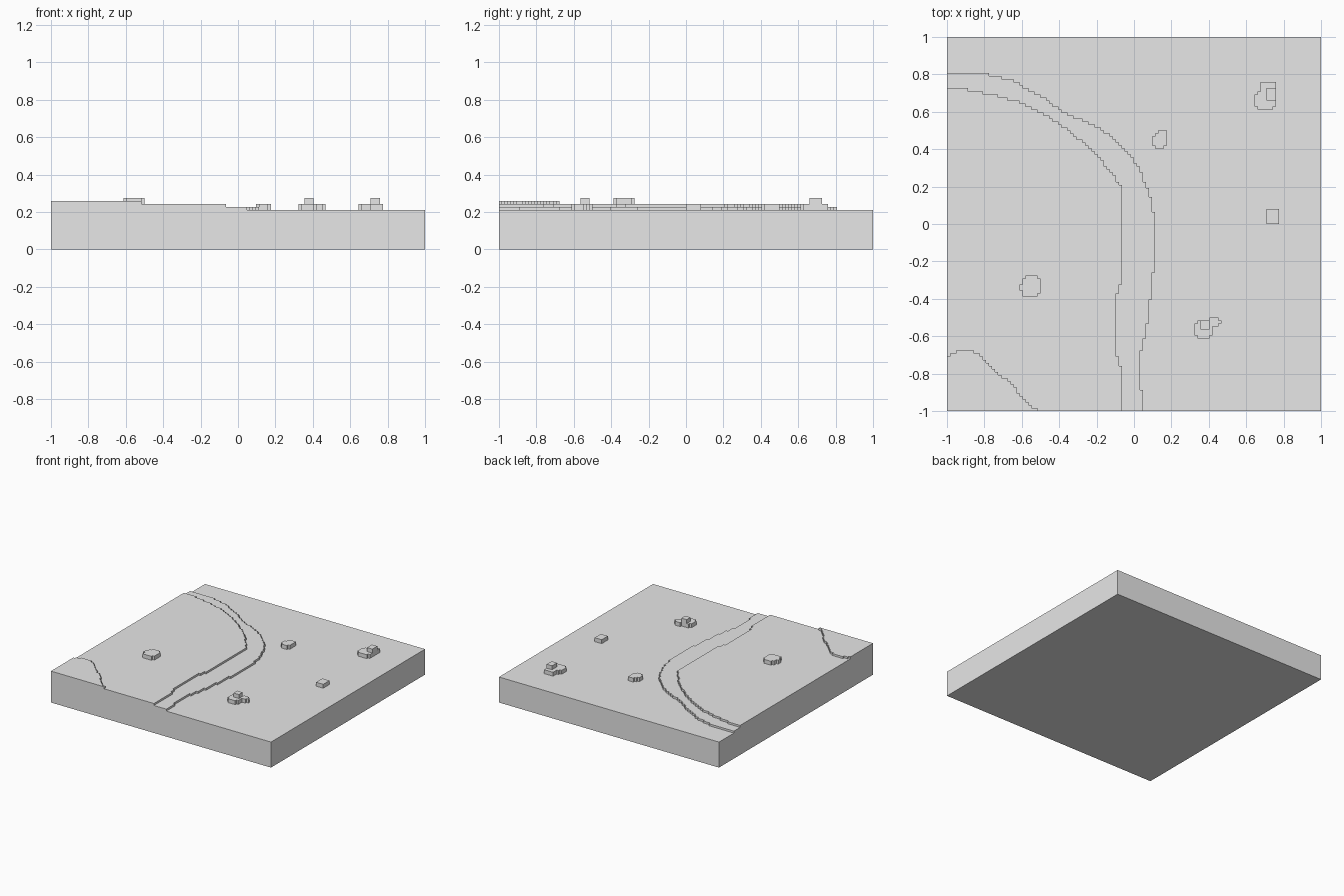
import bpy
import bmesh

CELLS = 124               # voxels along each side of the tile
VOXEL = 2 / CELLS
BASE_LEVEL = 13           # voxel layers below the lowest ground
FLAT_ANGLE = 0.01

cube = bpy.data.objects.get("Cube")
if cube:
    bpy.data.objects.remove(cube, do_unlink=True)

stone = bpy.data.materials.new("plain_grey")
stone.use_nodes = True
grey = (0.8, 0.8, 0.8, 1)
stone.diffuse_color = grey
stone.node_tree.nodes["Principled BSDF"].inputs["Base Color"].default_value = grey


def cell_centre(index):
    return (index + 0.5) * VOXEL - 1


def inside(outline, x, y):
    """Even-odd test of a point against a closed outline."""
    result = False
    for (ax, ay), (bx, by) in zip(outline, outline[1:] + outline[:1]):
        if (ay > y) != (by > y) and x < ax + (y - ay) * (bx - ax) / (by - ay):
            result = not result
    return result


def voxel_object(name, heights, floor):
    """Closed stepped solid from a map of cell -> top level, merged into flat faces."""
    bm = bmesh.new()
    corners = {}

    def corner(i, j, k):
        key = (i, j, k)
        if key not in corners:
            corners[key] = bm.verts.new((i * VOXEL - 1, j * VOXEL - 1, k * VOXEL))
        return corners[key]

    def quad(*points):
        bm.faces.new([corner(*p) for p in points])

    for (i, j), top in heights.items():
        a, b, c, d = (i, j), (i + 1, j), (i + 1, j + 1), (i, j + 1)
        quad(*[(*p, top) for p in (a, b, c, d)])
        quad(*[(*p, floor) for p in (d, c, b, a)])
        sides = {(i, j - 1): (a, b), (i + 1, j): (b, c),
                 (i, j + 1): (c, d), (i - 1, j): (d, a)}
        for neighbour, (p, q) in sides.items():
            for k in range(heights.get(neighbour, floor), top):
                quad((*p, k), (*q, k), (*q, k + 1), (*p, k + 1))

    bmesh.ops.dissolve_limit(bm, angle_limit=FLAT_ANGLE, verts=bm.verts[:], edges=bm.edges[:])
    mesh = bpy.data.meshes.new(name)
    bm.to_mesh(mesh)
    bm.free()
    mesh.materials.append(stone)
    obj = bpy.data.objects.new(name, mesh)
    bpy.context.collection.objects.link(obj)


# Contours of the raised terraces, each closed through the front left corner
lower_terrace = [
    (-1, -1), (-1, .81), (-.78, .8), (-.65, .77), (-.55, .71), (-.47, .67),
    (-.38, .6), (-.2, .52), (-.1, .45), (0, .345), (.05, .25), (.09, .14),
    (.115, 0), (.115, -.15), (.095, -.35), (.07, -.55), (.04, -.68),
    (.04, -.89), (.055, -1)]
upper_terrace = [
    (-1, -1), (-1, .73), (-.89, .72), (-.75, .69), (-.6, .65), (-.4, .54),
    (-.275, .44), (-.2, .37), (-.1, .25), (-.06, .18), (-.06, -.3),
    (-.09, -.37), (-.09, -.71), (-.06, -.8), (-.06, -1)]
corner_hill = [
    (-1, -1), (-1, -.71), (-.94, -.68), (-.86, -.68), (-.8, -.72), (-.72, -.8),
    (-.65, -.86), (-.6, -.93), (-.55, -.975), (-.49, -1)]
terraces = (lower_terrace, upper_terrace, corner_hill)

# Stepped ground
ground = {}
for i in range(CELLS):
    for j in range(CELLS):
        x, y = cell_centre(i), cell_centre(j)
        ground[i, j] = BASE_LEVEL + sum(inside(t, x, y) for t in terraces)
voxel_object("ground", ground, 0)


def boulder(name, floor, lobes):
    """Rock made of rounded lobes: (x min, x max, y min, y max, voxel height)."""
    heights = {}
    for x0, x1, y0, y1, rise in lobes:
        for i in range(CELLS):
            for j in range(CELLS):
                u = (2 * cell_centre(i) - x0 - x1) / (x1 - x0)
                v = (2 * cell_centre(j) - y0 - y1) / (y1 - y0)
                if abs(u) ** 3 + abs(v) ** 3 < 1:
                    heights[i, j] = max(heights.get((i, j), 0), floor + rise)
    voxel_object(name, heights, floor)


# Boulders scattered on the ground
boulder("hillside_boulder", BASE_LEVEL + 2, [(-.605, -.5, -.395, -.275, 2)])
boulder("middle_boulder", BASE_LEVEL, [(.1, .17, .4, .485, 2), (.125, .185, .43, .495, 2)])
boulder("small_boulder", BASE_LEVEL, [(.71, .775, 0, .08, 2)])
boulder("front_boulder_cluster", BASE_LEVEL, [
    (.325, .425, -.61, -.52, 2), (.4, .46, -.555, -.5, 2), (.355, .41, -.57, -.515, 4)])
boulder("back_boulder_cluster", BASE_LEVEL, [
    (.645, .755, .615, .705, 2), (.675, .755, .69, .765, 2), (.705, .76, .66, .73, 4)])
